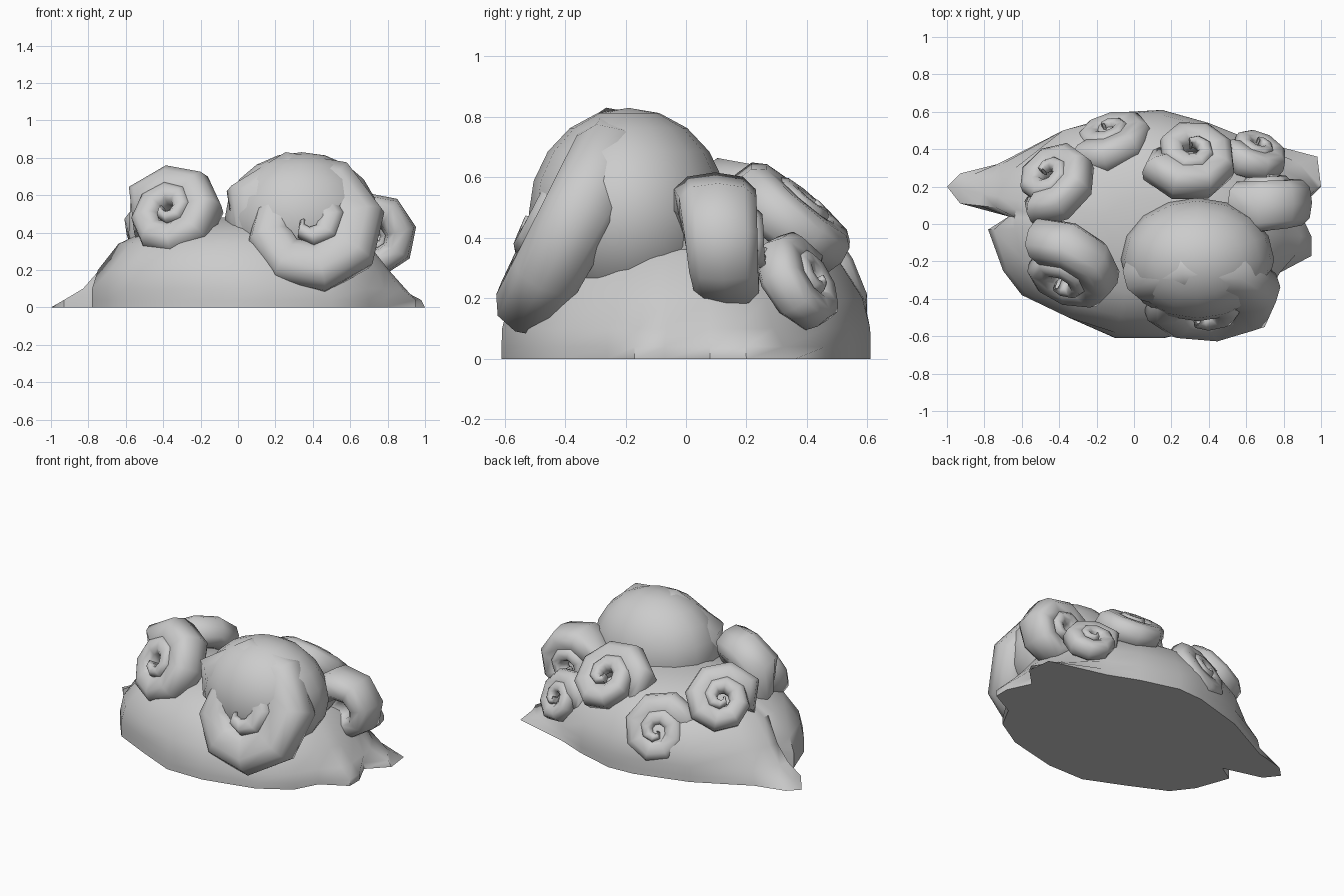
import bpy, math
from mathutils import Vector

if "Cube" in bpy.data.objects:
    bpy.data.objects.remove(bpy.data.objects["Cube"])


def make_object(name, verts, faces, angle=60):
    me = bpy.data.meshes.new(name)
    me.from_pydata(verts, [], faces)
    me.update()
    ob = bpy.data.objects.new(name, me)
    bpy.context.collection.objects.link(ob)
    bpy.ops.object.select_all(action='DESELECT')
    ob.select_set(True)
    bpy.context.view_layer.objects.active = ob
    bpy.ops.object.mode_set(mode='EDIT')
    bpy.ops.mesh.select_all(action='SELECT')
    bpy.ops.mesh.normals_make_consistent(inside=False)
    bpy.ops.object.mode_set(mode='OBJECT')
    bpy.ops.object.shade_smooth_by_angle(angle=math.radians(angle))
    return ob


def loft(rings):
    """Skin equal-length closed rings and cap both ends."""
    n = len(rings[0])
    verts = [tuple(p) for r in rings for p in r]
    faces = [(i * n + j, i * n + (j + 1) % n, (i + 1) * n + (j + 1) % n, (i + 1) * n + j)
             for i in range(len(rings) - 1) for j in range(n)]
    faces += [tuple(range(n)), tuple(range(len(verts) - n, len(verts)))]
    return verts, faces


# Mound: irregular footprint lofted up through shrinking ellipses
footprint = [(-1, .2), (-.93, .11), (-.67, .04), (-.78, -.03), (-.7, -.25), (-.6, -.38),
             (-.35, -.5), (-.1, -.61), (.16, -.61), (.5, -.53), (.7, -.41), (.78, -.26),
             (.95, -.17), (.95, -.07), (.88, .08), (1, .2), (.98, .36), (.6, .46),
             (.4, .54), (.15, .61), (-.03, .6), (-.38, .5), (-.73, .32), (-.93, .27)]
levels = [(.04, 1.0, .62), (.1, .87, .615), (.2, .78, .59), (.34, .67, .5),
          (.43, .48, .37), (.48, .2, .15)]
cx = .03
rings = [[(x, y, 0) for x, y in footprint]]
for z, ax, ay in levels:
    ring = []
    for x, y in footprint:
        d = Vector((x - cx, y))
        a = math.atan2(d.y, d.x)
        limit = 1 / math.hypot(math.cos(a) / ax, math.sin(a) / ay)
        d = d.normalized() * min(d.length, limit)
        ring.append((cx + d.x, d.y, z))
    rings.append(ring)
make_object("mound", *loft(rings), angle=50)

# Rounded hump behind the largest shell
bpy.ops.mesh.primitive_uv_sphere_add(segments=16, ring_count=10, location=(.34, -.19, .48))
hump = bpy.context.object
hump.name = "hump"
hump.scale = (.41, .33, .35)
bpy.ops.object.transform_apply(location=False, rotation=False, scale=True)
bpy.ops.object.shade_smooth()


# Coiled shells: tapered tube wound in a flat spiral, its mouth sunk into the mound
def shell(name, front, normal, radius, half_depth, hand, turns=2, steps=8, sides=10):
    n = Vector(normal).normalized()
    up = (Vector((0, 0, 1)) - n * n.z).normalized()
    right = up.cross(n) * hand
    origin = Vector(front)
    rings = []
    total = turns * steps
    for i in range(total + 1):
        u = i / total
        ang = math.radians(195) - (1 - u) * turns * math.tau
        out = right * math.cos(ang) + up * math.sin(ang)
        rho = radius * (.08 + .92 * u ** .75)
        a = rho * .37
        b = half_depth * (.25 + .75 * u)
        mid = origin + out * (rho - a) - n * (b + half_depth * .25 * u)
        if i == total:
            mid -= n * half_depth * .5 + out * a * .3
            a, b = a * .6, b * .6
        ring = []
        for j in range(sides):
            t = math.tau * j / sides
            c, s = math.cos(t), math.sin(t)
            ring.append(mid + out * a * math.copysign(abs(c) ** .8, c)
                        + n * b * math.copysign(abs(s) ** .8, s))
        rings.append(ring)
    make_object(name, *loft(rings), angle=65)


# name, front centre of coil, facing, radius, half depth, winding side
shells = [
    ("large_front_shell", (.37, -.53, .48), (0, -.88, .43), .52, .16, 1),
    ("left_front_shell", (-.4, -.35, .55), (-.35, -.78, .48), .34, .14, 1),
    ("left_back_shell", (-.48, .3, .53), (-.42, .55, .62), .28, .11, -1),
    ("back_shell", (-.15, .54, .3), (-.25, .85, .42), .28, .1, -1),
    ("right_back_shell", (.32, .43, .53), (.1, .62, .72), .3, .11, -1),
    ("small_back_shell", (.68, .45, .28), (.35, .8, .45), .22, .09, -1),
    ("right_side_shell", (.73, .27, .37), (0, 1, 0), .28, .155, -1),
]
for s in shells:
    shell(*s)
